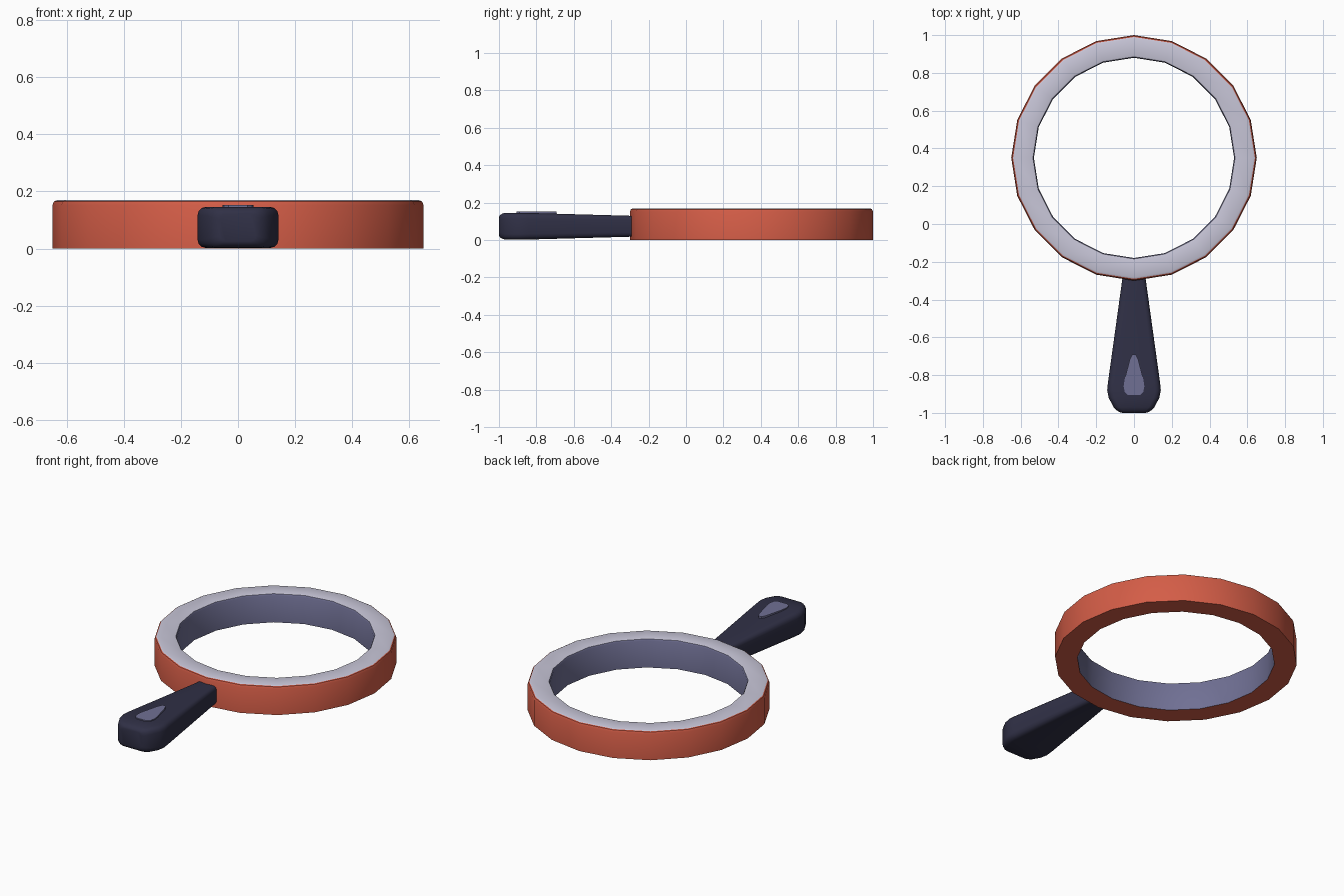
import bpy, bmesh, math

cube = bpy.data.objects.get("Cube")
if cube:
    bpy.data.objects.remove(cube, do_unlink=True)


def material(name, rgb):
    """Flat material from an sRGB colour."""
    lin = [((c / 255 + 0.055) / 1.055) ** 2.4 for c in rgb]
    m = bpy.data.materials.new(name)
    m.use_nodes = True
    m.diffuse_color = (*lin, 1)
    m.node_tree.nodes["Principled BSDF"].inputs["Base Color"].default_value = (*lin, 1)
    return m


red = material("brick red", (212, 93, 71))
pale = material("pale grey", (200, 198, 216))
slate = material("slate purple", (112, 112, 148))
navy = material("dark navy", (48, 48, 70))


def finish(name, bm, mats, angle):
    bmesh.ops.recalc_face_normals(bm, faces=bm.faces[:])
    me = bpy.data.meshes.new(name)
    bm.to_mesh(me)
    bm.free()
    for m in mats:
        me.materials.append(m)
    ob = bpy.data.objects.new(name, me)
    bpy.context.collection.objects.link(ob)
    bpy.ops.object.select_all(action='DESELECT')
    bpy.context.view_layer.objects.active = ob
    ob.select_set(True)
    bpy.ops.object.shade_smooth_by_angle(angle=math.radians(angle))
    return ob


def bridge(bm, a, b, mat=0):
    n = len(a)
    for i in range(n):
        j = (i + 1) % n
        bm.faces.new((a[i], a[j], b[j], b[i])).material_index = mat


# Ring: closed profile turned in twenty steps, one colour per profile edge
SIDES, CENTRE_Y = 20, 0.35
profile = [  # radius, height, colour of the band that follows
    (0.65, 0, 0), (0.65, 0.152, 0), (0.645, 0.164, 0), (0.64, 0.167, 1),
    (0.632, 0.17, 1), (0.543, 0.17, 1), (0.535, 0.167, 2),
    (0.53, 0.157, 2), (0.53, 0, 0)]
bm = bmesh.new()
loops = []
for r, z, _ in profile:
    loops.append([bm.verts.new((r * math.cos(t), CENTRE_Y + r * math.sin(t), z))
                  for t in (math.tau * k / SIDES for k in range(SIDES))])
for k, (_, _, colour) in enumerate(profile):
    bridge(bm, loops[k], loops[(k + 1) % len(loops)], colour)
finish("ring", bm, [red, pale, slate], 35)


# Handle: rounded rectangles lofted along y
def section(bm, y, half_w, z0, z1, r, steps=3):
    pts = []
    mid, half_h = (z0 + z1) / 2, (z1 - z0) / 2
    for q, (sx, sz) in enumerate([(1, 1), (-1, 1), (-1, -1), (1, -1)]):
        for s in range(steps + 1):
            t = (q + s / steps) * math.pi / 2
            pts.append(bm.verts.new((sx * (half_w - r) + r * math.cos(t), y,
                                     mid + sz * (half_h - r) + r * math.sin(t))))
    return pts


bm = bmesh.new()
rows = [  # y, half width, bottom, top, corner radius
    (-0.24, 0.055, 0.02, 0.128, 0.02), (-0.3, 0.063, 0.018, 0.13, 0.022),
    (-0.84, 0.138, 0.003, 0.145, 0.03), (-0.88, 0.142, 0.002, 0.146, 0.03),
    (-0.92, 0.134, 0.002, 0.146, 0.03), (-0.97, 0.108, 0.003, 0.145, 0.03),
    (-0.985, 0.093, 0.008, 0.14, 0.03), (-0.996, 0.077, 0.016, 0.132, 0.025),
    (-1.0, 0.062, 0.025, 0.123, 0.02)]
loops = [section(bm, *row) for row in rows]
for a, b in zip(loops, loops[1:]):
    bridge(bm, a, b)
bm.faces.new(loops[0])
bm.faces.new(loops[-1])
finish("handle", bm, [navy], 40)

# Teardrop inlay on the handle top
half = [(0.01, -0.692), (0.022, -0.715), (0.05, -0.825), (0.055, -0.86),
        (0.049, -0.89), (0.033, -0.905)]
outline = half + [(-x, y) for x, y in reversed(half)]
bm = bmesh.new()
low, high = [[bm.verts.new((x, y, z)) for x, y in outline] for z in (0.138, 0.152)]
bridge(bm, low, high)
bm.faces.new(low)
bm.faces.new(high)
finish("handle_inlay", bm, [slate], 30)
